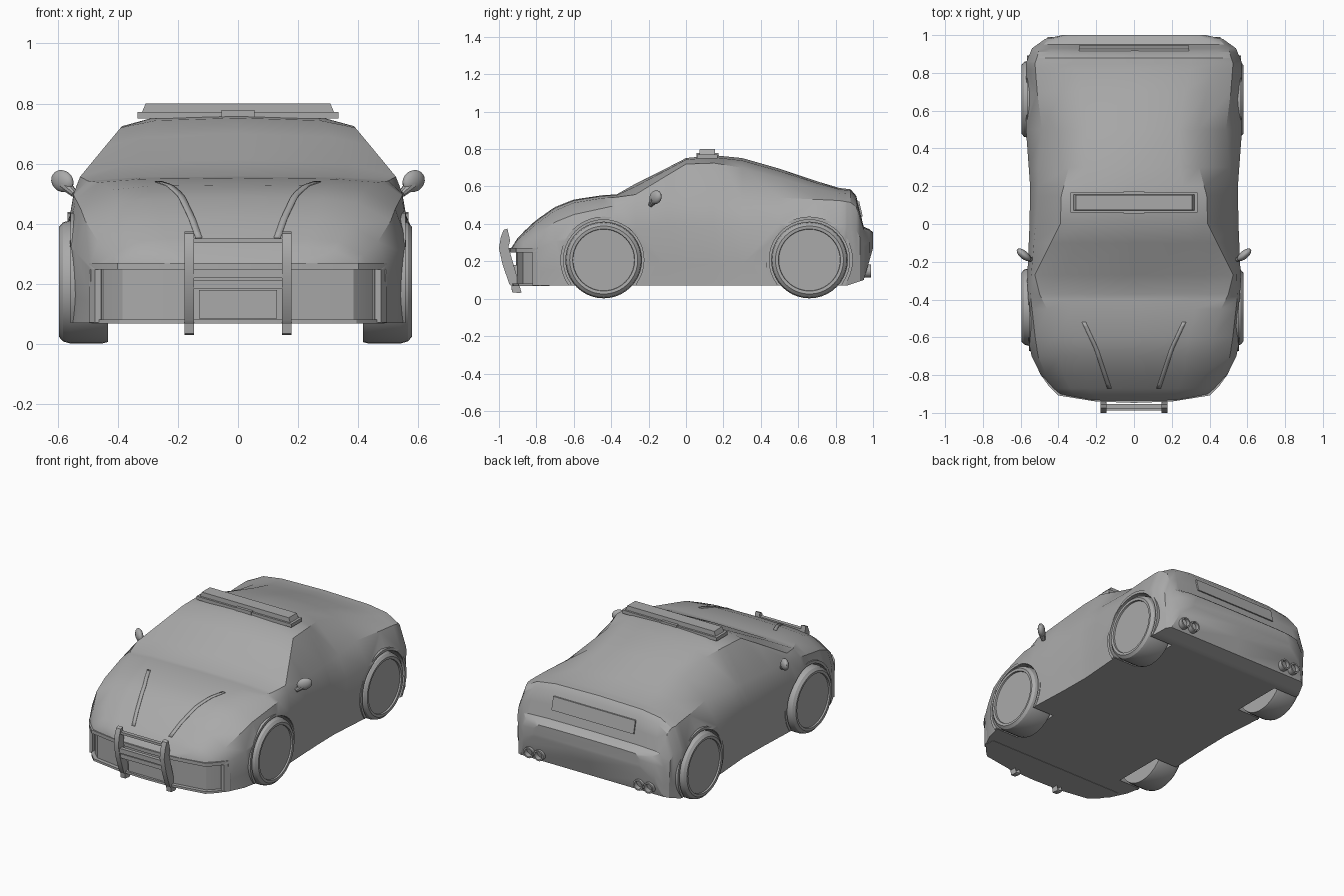
import bpy, bmesh, math
from mathutils import Vector, Matrix
from mathutils.bvhtree import BVHTree

if "Cube" in bpy.data.objects:
    bpy.data.objects.remove(bpy.data.objects["Cube"], do_unlink=True)

# Single plain paint
grey = bpy.data.materials.new("plain_grey")
grey.use_nodes = True
grey.diffuse_color = (0.4, 0.4, 0.4, 1)
shader = next(n for n in grey.node_tree.nodes if n.type == "BSDF_PRINCIPLED")
shader.inputs["Base Color"].default_value = grey.diffuse_color

def shade(obj, angle=30):
    bpy.ops.object.select_all(action="DESELECT")
    obj.select_set(True)
    bpy.context.view_layer.objects.active = obj
    bpy.ops.object.shade_smooth_by_angle(angle=math.radians(angle))

def finish(name, bm, angle=30):
    """Turn a bmesh into a named, shaded object."""
    bmesh.ops.recalc_face_normals(bm, faces=bm.faces[:])
    mesh = bpy.data.meshes.new(name)
    bm.to_mesh(mesh)
    bm.free()
    mesh.materials.append(grey)
    obj = bpy.data.objects.new(name, mesh)
    bpy.context.collection.objects.link(obj)
    shade(obj, angle)
    return obj

def skin(bm, rings):
    """Bridge equal closed rings of points and cap both ends."""
    loops = [[bm.verts.new(p) for p in ring] for ring in rings]
    for a, b in zip(loops, loops[1:]):
        for i in range(len(a)):
            j = (i + 1) % len(a)
            bm.faces.new((a[i], a[j], b[j], b[i]))
    bm.faces.new(loops[0])
    bm.faces.new(loops[-1])

def prism(name, outline, axis, lo, hi, taper=1):
    """Extrude a flat outline along x or z; taper scales the far end."""
    n = len(outline)
    cu, cv = (sum(p[k] for p in outline) / n for k in (0, 1))
    far = [(cu + (u - cu) * taper, cv + (v - cv) * taper) for u, v in outline]
    place = (lambda p, d: (d, *p)) if axis == "x" else (lambda p, d: (*p, d))
    bm = bmesh.new()
    skin(bm, [[place(p, lo) for p in outline], [place(p, hi) for p in far]])
    return finish(name, bm)

def box(name, x, y, z, taper=1):
    return prism(name, [(x[0], y[0]), (x[1], y[0]), (x[1], y[1]), (x[0], y[1])],
                 "z", z[0], z[1], taper)

def lathe(name, profile, axis, centre, steps=40):
    """Revolve (radius, offset) pairs around an axis through centre."""
    bm = bmesh.new()
    verts = [bm.verts.new((r, 0, h)) for r, h in profile]
    edges = [bm.edges.new(e) for e in zip(verts, verts[1:])]
    bmesh.ops.spin(bm, geom=verts + edges, cent=(0, 0, 0), axis=(0, 0, 1),
                   angle=math.tau, steps=steps)
    bmesh.ops.remove_doubles(bm, verts=bm.verts[:], dist=0.0005)
    turn = Vector((0, 0, 1)).rotation_difference(Vector(axis)).to_matrix().to_4x4()
    bm.transform(Matrix.Translation(centre) @ turn)
    return finish(name, bm)

def curve(keys, y):
    """Linear interpolation through (y, value) keys."""
    if y <= keys[0][0]:
        return keys[0][1]
    for (a, u), (b, v) in zip(keys, keys[1:]):
        if y <= b:
            return u + (v - u) * (y - a) / (b - a)
    return keys[-1][1]

# Body shape as curves along its length
top = [(-.935, .27), (-.9, .325), (-.8, .42), (-.7, .49), (-.6, .53), (-.45, .553),
       (-.37, .558), (-.27, .615), (-.1, .7), (0, .752), (.15, .767), (.3, .752),
       (.5, .695), (.7, .628), (.82, .592), (.88, .585), (.91, .55), (.95, .385),
       (.98, .372), (1, .355)]
drop = [(-.935, .006), (-.8, .02), (-.45, .015), (-.37, .015), (-.27, .058), (-.1, .04),
        (0, .032), (.15, .042), (.3, .052), (.5, .05), (.7, .04), (.82, .028),
        (.9, .025), (.95, .008), (1, .003)]
top_width = [(-.935, .22), (-.9, .32), (-.8, .37), (-.6, .42), (-.45, .46), (-.37, .5),
             (-.27, .525), (-.1, .44), (0, .39), (.15, .385), (.3, .345), (.5, .34),
             (.7, .385), (.82, .43), (.91, .44), (.95, .45), (1, .34)]
belt = [(-.935, .255), (-.8, .34), (-.7, .41), (-.6, .45), (-.37, .5), (-.1, .52),
        (.3, .525), (.5, .54), (.82, .525), (.88, .515), (.91, .49), (.95, .37), (1, .34)]
width = [(-.935, .25), (-.9, .41), (-.87, .44), (-.8, .493), (-.7, .542), (-.6, .563),
         (-.4, .57), (0, .553), (.2, .55), (.5, .572), (.85, .573), (.93, .54),
         (.98, .47), (1, .38)]
tuck = [(-.935, .02), (-.6, .04), (-.37, .022), (-.27, .02), (0, .032), (.3, .05),
        (.5, .085), (.7, .06), (.9, .045), (1, .02)]
floor = [(.86, .07), (.95, .1), (.98, .2), (1, .27)]

def section(y):
    t, d, rw, b, w, f = (curve(c, y) for c in (top, drop, top_width, belt, width, floor))
    half = [(rw * .7, t - d * .25), (rw, t - d), (w - curve(tuck, y), b),
            (w, f + (b - f) * .7), (w - .008, f + (b - f) * .25), (w - .008, f)]
    ring = [(0, t)] + half + [(0, f)] + [(-x, z) for x, z in reversed(half)]
    return [(x, y, z) for x, z in ring]

stations = sorted({k[0] for c in (top, width, belt, floor) for k in c})
bm = bmesh.new()
skin(bm, [section(y) for y in stations])
body = finish("body", bm)
surface = BVHTree.FromObject(body, bpy.context.evaluated_depsgraph_get())

def carve(cutter):
    bpy.context.view_layer.objects.active = body
    cut = body.modifiers.new("carve", "BOOLEAN")
    cut.operation, cut.solver, cut.object = "DIFFERENCE", "EXACT", cutter
    bpy.ops.object.modifier_apply(modifier=cut.name)
    bpy.data.objects.remove(cutter, do_unlink=True)

# Wheels, wheel wells and arch lips
AXLE_Z = .207
tyre = [(0, .072), (.164, .072), (.166, .082), (.182, .084), (.198, .07), (.205, .045),
        (.205, -.06), (.2, -.08), (0, -.08)]
for end, y, lip in (("front", -.44, .557), ("rear", .66, .567)):
    for side, s, x in (("left", 1, .495), ("right", -1, .512)):
        lathe(f"{end}_{side}_wheel", tyre, (s, 0, 0), (s * x, y, AXLE_Z))
        carve(lathe("well_cutter", [(0, -.15), (.217, -.15), (.217, .2), (0, .2)],
                    (s, 0, 0), (s * .55, y, AXLE_Z)))
        angles = [math.radians(-36 + 252 * i / 28) for i in range(29)]
        arc = [(r * math.cos(a) + y, r * math.sin(a) + AXLE_Z)
               for r, seq in ((.232, angles), (.215, angles[::-1])) for a in seq]
        prism(f"{end}_{side}_arch_lip", arc, "x", s * .5, s * lip)
carve(box("nose_cutter", (-.6, .6), (-1, -.8), (.03, .25)))
shade(body)

# Front bumper: recessed core between lip, splitter and posts
def nose(name, scale, z0, z1):
    right = [(.2, -.94), (.4, -.908), (.45, -.86), (.495, -.795), (.495, -.74)]
    pts = [(0, -.947)] + right + [(-x, y) for x, y in reversed(right)]
    prism(name, [(x * scale, y * scale) for x, y in pts], "z", z0, z1)

nose("bumper_lip", 1, .248, .27)
nose("front_splitter", .985, .068, .082)
nose("bumper_core", .96, .075, .255)
box("centre_grille", (-.13, .13), (-.922, -.88), (.085, .18))
for side, s in (("left", 1), ("right", -1)):
    post = [(.475, -.82), (.495, -.79), (.495, -.76), (.45, -.76), (.455, -.82)]
    prism(f"bumper_post_{side}", [(s * x, y) for x, y in post], "z", .072, .255)

# Push bar
upright = [(-.955, .375), (-.975, .368), (-.99, .33), (-1, .27), (-.98, .18),
           (-.945, .08), (-.92, .05), (-.88, .035), (-.89, .03), (-.93, .035),
           (-.935, .08), (-.945, .18), (-.955, .26), (-.94, .31)]
for side, s in (("left", 1), ("right", -1)):
    prism(f"push_bar_{side}", upright, "x", s * .146, s * .178)
for y, z, h in ((-.965, .343, .015), (-.975, .235, .03), (-.965, .198, .026)):
    box("push_bar_rail", (-.15, .15), (y - .012, y + .012), (z - h / 2, z + h / 2))

# Roof light bar
box("light_bar_base", (-.335, .335), (.06, .168), (.75, .772))
box("light_bar", (-.32, .32), (.072, .156), (.77, .8), .96)
box("light_bar_centre", (-.055, .055), (.055, .173), (.755, .778))

# Tail panel
prism("tail_panel", [(.945, .44), (.926, .52), (.9, .52), (.915, .44)], "x", -.29, .29)

# Door mirrors and twin exhausts
pipe = [(0, -.06), (.034, -.06), (.034, .03), (.025, .03), (.025, -.02), (0, -.02)]
for side, s in (("left", 1), ("right", -1)):
    bm = bmesh.new()
    bmesh.ops.create_uvsphere(bm, u_segments=16, v_segments=10, radius=1)
    bm.transform(Matrix.Translation((s * .584, -.163, .542))
                 @ Matrix.Rotation(s * .7, 4, "Z") @ Matrix.Rotation(s * -.3, 4, "Y")
                 @ Matrix.Diagonal((.046, .022, .036, 1)))
    finish(f"{side}_mirror", bm, 40)
    lathe(f"{side}_mirror_stalk", [(0, 0), (.012, 0), (.022, .05), (0, .05)],
          Vector((s * .6, .4, .6)).normalized(), (s * .545, -.19, .5), 10)
    for x in (.352, .424):
        lathe(f"{side}_exhaust", pipe, (0, 1, 0), (s * x, .96, .148), 20)

# Thin vents laid over the hood
def vent(name, keys, half, s):
    bm = bmesh.new()
    rows = []
    for i in range(17):
        y = keys[0][0] + (keys[-1][0] - keys[0][0]) * i / 16
        spots = [Vector((s * (curve(keys, y) + off), y, 2)) for off in (-half, half)]
        hits = [surface.ray_cast(p, Vector((0, 0, -1)))[0] for p in spots]
        rows.append([bm.verts.new(h + Vector((0, 0, .001))) for h in hits])
    for a, b in zip(rows, rows[1:]):
        bm.faces.new((a[0], a[1], b[1], b[0]))
    solid = finish(name, bm).modifiers.new("thickness", "SOLIDIFY")
    solid.thickness, solid.offset = .005, 0

for side, s in (("left", 1), ("right", -1)):
    vent(f"{side}_hood_vent", [(-.87, .13), (-.66, .2), (-.52, .265)], .011, s)
